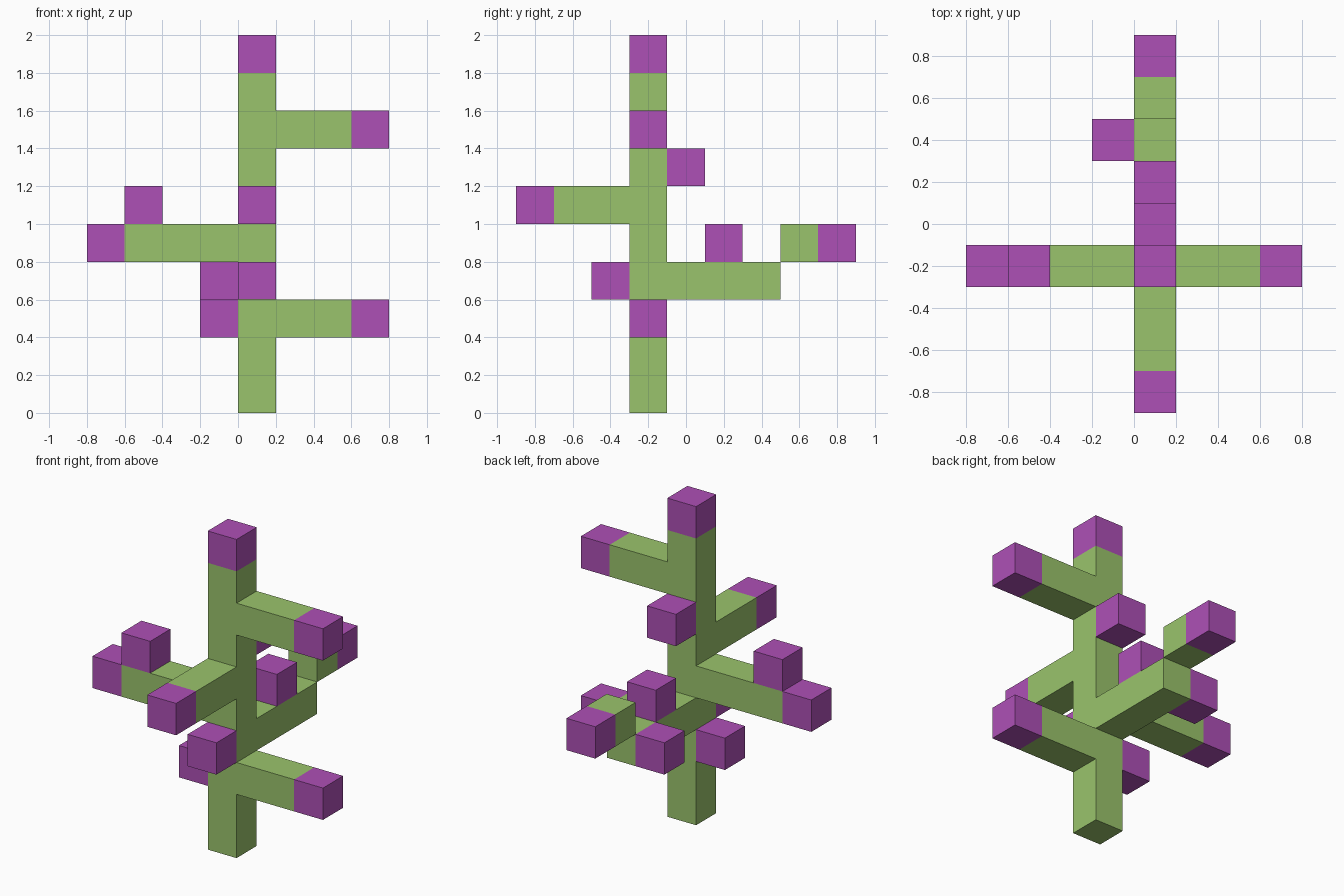
import bpy, bmesh
from mathutils import Vector, Matrix

if "Cube" in bpy.data.objects:
    bpy.data.objects.remove(bpy.data.objects["Cube"])

S = 0.2                              # edge of one cube
ORIGIN = Vector((0.1, -0.2, 0.1))    # centre of the lowest trunk cube


def material(name, rgb):
    lin = [((c / 255 + 0.055) / 1.055) ** 2.4 for c in rgb]
    m = bpy.data.materials.new(name)
    m.diffuse_color = (*lin, 1)
    m.use_nodes = True
    m.node_tree.nodes["Principled BSDF"].inputs["Base Color"].default_value = m.diffuse_color
    return m


STEM = material("stem_green", (154, 196, 108))
BUD = material("bud_purple", (174, 80, 182))

# name: (first cell, growth direction, cube count, number of purple cubes at the tip)
PARTS = {
    "trunk":             ((0, 0, 0), (0, 0, 1), 10, 1),
    "lower_right_branch": ((1, 0, 2), (1, 0, 0), 3, 1),
    "upper_right_branch": ((1, 0, 7), (1, 0, 0), 3, 1),
    "left_branch":       ((-1, 0, 4), (-1, 0, 0), 4, 1),
    "front_branch":      ((0, -1, 5), (0, -1, 0), 3, 1),
    "back_branch":       ((0, 1, 3), (0, 1, 0), 3, 0),
    "raised_back_tip":   ((0, 4, 4), (0, 1, 0), 2, 1),
    "left_branch_bud":   ((-3, 0, 5), (0, 0, 1), 1, 1),
    "lower_left_bud":    ((-1, 0, 2), (-1, 0, 0), 1, 1),
    "front_bud":         ((0, -1, 3), (0, -1, 0), 1, 1),
    "upper_back_bud":    ((0, 1, 6), (0, 1, 0), 1, 1),
    "back_branch_top_bud": ((0, 2, 4), (0, 0, 1), 1, 1),
    "back_branch_side_bud": ((-1, 3, 3), (-1, 0, 0), 1, 1),
}


def cells_of(start, step, count):
    return [tuple(s + d * i for s, d in zip(start, step)) for i in range(count)]


occupied = {c for start, step, n, _ in PARTS.values() for c in cells_of(start, step, n)}


def build(name, start, step, count, tips):
    bm = bmesh.new()
    hidden = []
    for i, cell in enumerate(cells_of(start, step, count)):
        centre = ORIGIN + Vector(cell) * S
        verts = bmesh.ops.create_cube(bm, size=S, matrix=Matrix.Translation(centre))["verts"]
        for f in {f for v in verts for f in v.link_faces}:
            f.normal_update()
            f.material_index = 1 if i >= count - tips else 0
            # faces pressed against another cube are left out
            if tuple(c + round(n) for c, n in zip(cell, f.normal)) in occupied:
                hidden.append(f)
    bmesh.ops.delete(bm, geom=hidden, context='FACES')
    bmesh.ops.remove_doubles(bm, verts=bm.verts, dist=0.001)
    # join the cubes of each colour into long flat faces
    bmesh.ops.dissolve_limit(bm, angle_limit=0.01, verts=bm.verts, edges=bm.edges,
                             delimit={'MATERIAL'})
    mesh = bpy.data.meshes.new(name)
    bm.to_mesh(mesh)
    bm.free()
    mesh.materials.append(STEM)
    mesh.materials.append(BUD)
    bpy.context.collection.objects.link(bpy.data.objects.new(name, mesh))


for part, spec in PARTS.items():
    build(part, *spec)
